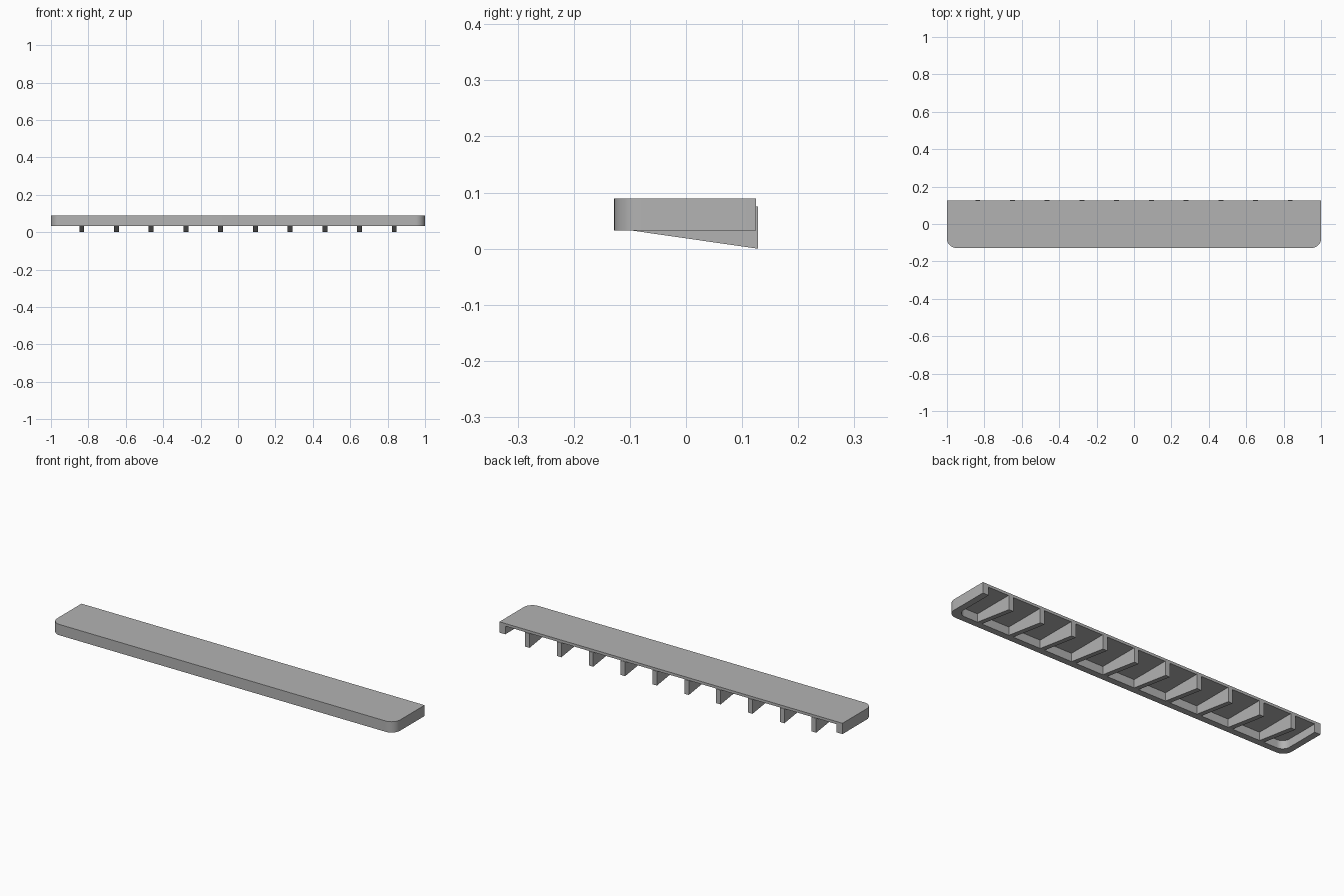
import bpy
import bmesh
from math import cos, sin, pi, radians
from mathutils import Matrix, Vector

if "Cube" in bpy.data.objects:
    bpy.data.objects.remove(bpy.data.objects["Cube"], do_unlink=True)

# Overall sizes
HALF = 1.0
FRONT, BACK = -0.128, 0.125
BOTTOM, UNDERSIDE, TOP = 0.032, 0.075, 0.089
WALL = 0.034
RADIUS = 0.05

grey = bpy.data.materials.new("grey plastic")
grey.use_nodes = True
grey.diffuse_color = (0.45, 0.45, 0.45, 1)
grey.node_tree.nodes["Principled BSDF"].inputs["Base Color"].default_value = grey.diffuse_color


def prism(name, points, offset):
    """Extrude a closed planar outline along an offset vector."""
    bm = bmesh.new()
    face = bm.faces.new([bm.verts.new(p) for p in points])
    moved = bmesh.ops.extrude_face_region(bm, geom=[face], use_keep_orig=True)["geom"]
    verts = [v for v in moved if isinstance(v, bmesh.types.BMVert)]
    bmesh.ops.translate(bm, vec=Vector(offset), verts=verts)
    bmesh.ops.recalc_face_normals(bm, faces=bm.faces)
    mesh = bpy.data.meshes.new(name)
    bm.to_mesh(mesh)
    bm.free()
    mesh.materials.append(grey)
    obj = bpy.data.objects.new(name, mesh)
    bpy.context.collection.objects.link(obj)
    return obj


def tray_outline(half, front, back, radius, z, steps=10):
    """Rectangle with its two front corners rounded."""
    points = [(half, back, z), (-half, back, z)]
    for side, start in ((-1, pi), (1, 1.5 * pi)):
        for i in range(steps + 1):
            a = start + i / steps * pi / 2
            points.append((side * (half - radius) + radius * cos(a),
                           front + radius + radius * sin(a), z))
    return points


# Shelf body, hollowed from below and open at the back
shelf = prism("shelf", tray_outline(HALF, FRONT, BACK, RADIUS, BOTTOM),
              (0, 0, TOP - BOTTOM))
cutter = prism("cavity_cutter",
               tray_outline(HALF - WALL, FRONT + WALL, BACK + 0.1, RADIUS - 0.01, BOTTOM - 0.1),
               (0, 0, UNDERSIDE - BOTTOM + 0.1))
cutter.hide_render = True
hollow = shelf.modifiers.new("hollow", "BOOLEAN")
hollow.operation = "DIFFERENCE"
hollow.solver = "EXACT"
hollow.object = cutter

bpy.ops.object.select_all(action="DESELECT")
shelf.select_set(True)
bpy.context.view_layer.objects.active = shelf
bpy.ops.object.modifier_apply(modifier=hollow.name)
bpy.data.objects.remove(cutter, do_unlink=True)
bpy.ops.object.shade_smooth_by_angle(angle=radians(30))

# Wedge-shaped support ribs, deepest at the back
RIBS, PITCH, WIDTH = 10, 0.1857, 0.026
for i in range(RIBS):
    x = (i - (RIBS - 1) / 2) * PITCH - WIDTH / 2
    profile = [(x, FRONT + WALL, BOTTOM), (x, 0.128, 0),
               (x, 0.128, UNDERSIDE), (x, FRONT + WALL, UNDERSIDE)]
    prism(f"support_rib_{i + 1}", profile, (WIDTH, 0, 0))
